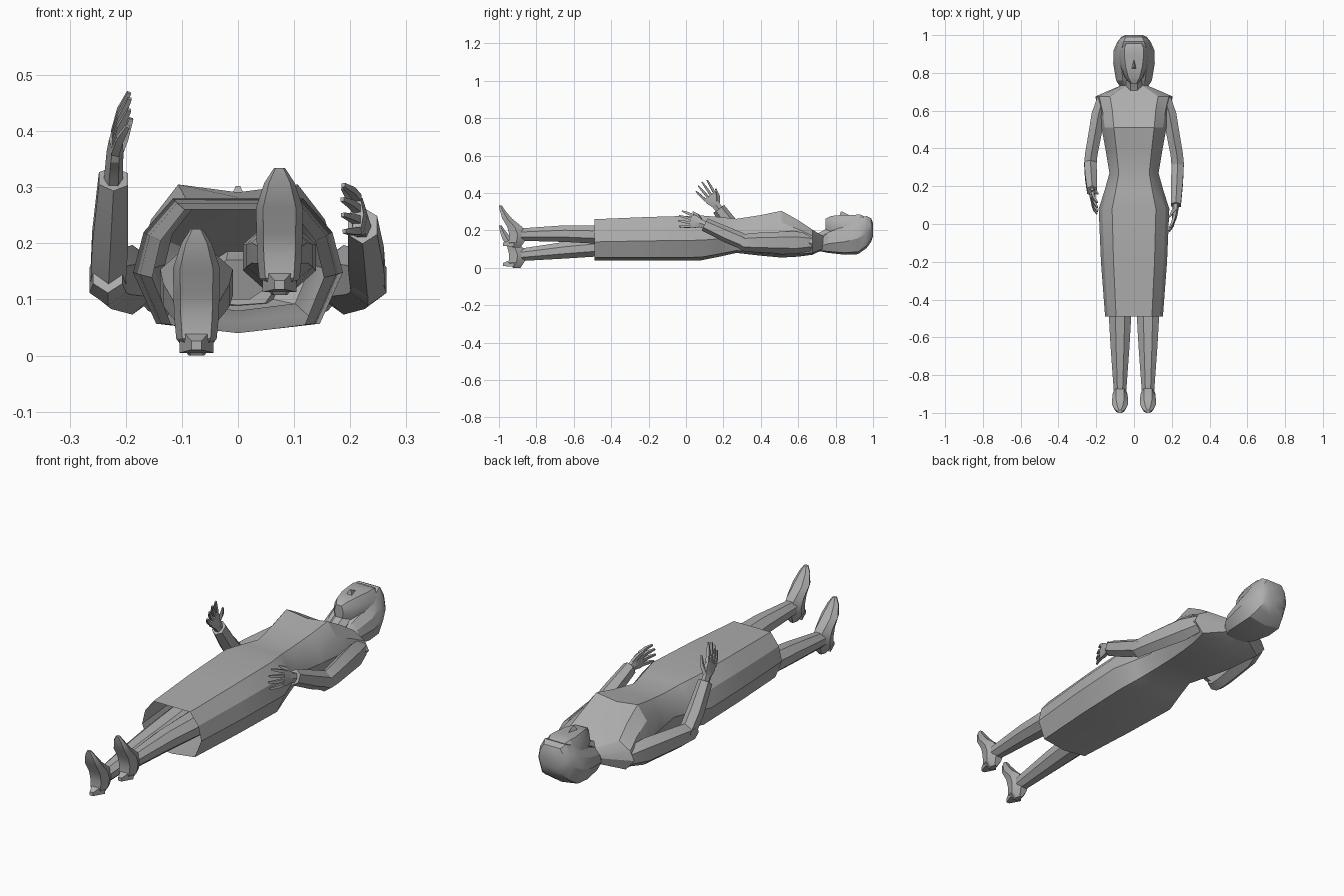
import bpy, bmesh, math
from mathutils import Vector

grey = bpy.data.materials.new("plain grey")
grey.diffuse_color = (0.42, 0.42, 0.42, 1)


def loft(name, rings, cap_start=True, cap_end=True):
    """Skin a list of equal-length point rings."""
    bm = bmesh.new()
    loops = [[bm.verts.new(p) for p in ring] for ring in rings]
    n = len(loops[0])
    for a, b in zip(loops, loops[1:]):
        for i in range(n):
            j = (i + 1) % n
            bm.faces.new((a[i], a[j], b[j], b[i]))
    if cap_start:
        bm.faces.new(loops[0][::-1])
    if cap_end:
        bm.faces.new(loops[-1])
    bmesh.ops.recalc_face_normals(bm, faces=bm.faces)
    me = bpy.data.meshes.new(name)
    bm.to_mesh(me)
    bm.free()
    me.materials.append(grey)
    ob = bpy.data.objects.new(name, me)
    bpy.context.collection.objects.link(ob)
    bpy.ops.object.select_all(action='DESELECT')
    ob.select_set(True)
    bpy.context.view_layer.objects.active = ob
    bpy.ops.object.shade_smooth_by_angle(angle=math.radians(25))
    return ob


def tube(name, path, side, n=6):
    """Tube along (centre, half width, half depth); width follows side."""
    pts = [Vector(p[0]) for p in path]
    rings = []
    for i, (c, a, b) in enumerate(path):
        d = (pts[min(i + 1, len(pts) - 1)] - pts[max(i - 1, 0)]).normalized()
        u = Vector(side)
        u = (u - d * u.dot(d)).normalized()
        v = d.cross(u)
        rings.append([pts[i] + u * a * math.cos(t) + v * b * math.sin(t)
                      for t in (2 * math.pi * (k + 0.5) / n for k in range(n))])
    return loft(name, rings)


def body_ring(y, hw, z0, z1, side=0.45, dip=0.0, front=0.62):
    """Symmetric ten-point body section at y."""
    h = z1 - z0
    half = [(0.78 * hw, z0 + 0.07 * h), (hw, z0 + side * h),
            (0.9 * hw, z0 + 0.75 * h), (front * hw, z1)]
    right = [(x, y, z) for x, z in half]
    left = [(-x, y, z) for x, z in reversed(half)]
    return [(0, y, z0)] + right + [(0, y, z1 - dip)] + left


# Dress with open hem
loft("dress", [
    body_ring(-0.49, 0.153, 0.04, 0.26),
    body_ring(-0.20, 0.175, 0.04, 0.272),
    body_ring(0.08, 0.187, 0.04, 0.28),
    body_ring(0.18, 0.155, 0.06, 0.272),
    body_ring(0.27, 0.130, 0.08, 0.262),
    body_ring(0.40, 0.152, 0.065, 0.282),
    body_ring(0.51, 0.172, 0.055, 0.305, dip=0.014),
    body_ring(0.60, 0.185, 0.06, 0.255, dip=0.008),
    body_ring(0.675, 0.205, 0.07, 0.205),
    body_ring(0.74, 0.055, 0.10, 0.165),
], cap_start=False)

# Neck
tube("neck", [((0, 0.67, 0.135), 0.055, 0.04), ((0, 0.73, 0.155), 0.045, 0.04),
              ((0, 0.80, 0.19), 0.045, 0.045)], (1, 0, 0), 8)

# Hair, face and nose
loft("hair", [body_ring(*r) for r in [
    (0.71, 0.062, 0.09, 0.14), (0.76, 0.095, 0.08, 0.19),
    (0.85, 0.110, 0.07, 0.225), (0.92, 0.108, 0.073, 0.262),
    (0.965, 0.088, 0.105, 0.278), (0.99, 0.068, 0.14, 0.265),
    (1.0, 0.045, 0.17, 0.24)]])
loft("face", [body_ring(*r) for r in [
    (0.745, 0.022, 0.20, 0.262), (0.775, 0.048, 0.17, 0.277),
    (0.83, 0.070, 0.15, 0.283), (0.89, 0.082, 0.15, 0.283),
    (0.93, 0.082, 0.15, 0.285), (0.955, 0.065, 0.16, 0.275)]])
loft("nose", [[(-0.016, 0.82, 0.275), (0.016, 0.82, 0.275), (0, 0.885, 0.275)],
              [(-0.004, 0.828, 0.302), (0.004, 0.828, 0.302), (0, 0.84, 0.299)]])


def arm(label, s, elbow, wrist, knuckle, tip, up):
    """Sleeve, palm, four fingers and thumb; up is the thumb side."""
    e, w, k, t = (Vector(p) for p in (elbow, wrist, knuckle, tip))
    up = Vector(up).normalized()
    x = Vector((s, 0, 0))
    tube(label + "_upper_sleeve", [
        ((s * 0.165, 0.665, 0.135), 0.035, 0.045),
        ((s * 0.188, 0.58, 0.135), 0.042, 0.062),
        (e + Vector((-s * 0.006, 0.06, 0)), 0.038, 0.052),
        (e, 0.038, 0.046),
        (e + Vector((0, -0.03, 0.01)), 0.03, 0.035)], x)
    tube(label + "_forearm_sleeve", [
        (e + Vector((0, 0.02, -0.005)), 0.036, 0.042),
        (e.lerp(w, 0.4), 0.037, 0.042),
        (w, 0.030, 0.036)], x)
    tube(label + "_palm", [
        (w.lerp(e, 0.15), 0.022, 0.018), (w.lerp(k, 0.3), 0.025, 0.016),
        (w.lerp(k, 0.7), 0.040, 0.015), (k, 0.037, 0.012)], up)
    d = t - k
    for i in range(4):
        o = up * (0.030 - 0.020 * i)
        spread = up * (0.012 - 0.008 * i)
        ln = (0.9, 1.0, 0.95, 0.75)[i]
        base = k + o - d * 0.1
        tube(f"{label}_finger_{i + 1}", [
            (base, 0.010, 0.010),
            (k + o + d * 0.5 * ln + spread * 0.6 - x * 0.003, 0.009, 0.009),
            (k + o + d * ln + spread - x * 0.012, 0.005, 0.005)], up, 4)
    b = w.lerp(k, 0.35)
    tube(label + "_thumb", [
        (b + up * 0.015, 0.013, 0.012),
        (b + up * 0.040 + d * 0.35 - x * 0.012, 0.011, 0.010),
        (b + up * 0.052 + d * 0.8 - x * 0.020, 0.005, 0.005)], up, 4)


arm("right_arm", 1, (0.232, 0.31, 0.135), (0.222, 0.10, 0.232),
    (0.212, 0.025, 0.252), (0.198, -0.04, 0.265), (0, 0.3, 1))
arm("left_arm", -1, (-0.232, 0.31, 0.135), (-0.222, 0.175, 0.315),
    (-0.218, 0.125, 0.385), (-0.205, 0.075, 0.450), (0, 0.8, 0.6))


def leg(label, cx, base, hip_z, knee_z):
    """Leg plus pointed shoe whose lowest point is at base."""
    tube(label + "_leg", [
        ((cx, -0.20, hip_z), 0.070, 0.062),
        ((cx, -0.49, knee_z), 0.064, 0.052),
        ((cx, -0.65, knee_z * 0.5 + (base + 0.08) * 0.5), 0.054, 0.048),
        ((cx, -0.88, base + 0.07), 0.036, 0.036)], (1, 0, 0), 8)
    # Shoe sections: height, sole y, instep y, half width
    rings = []
    for dz, y0, y1, hw in [(0.0, -0.925, -0.885, 0.014), (0.03, -0.948, -0.865, 0.036),
                           (0.07, -0.945, -0.855, 0.040), (0.11, -0.955, -0.875, 0.041),
                           (0.155, -0.982, -0.93, 0.042), (0.20, -0.996, -0.968, 0.027),
                           (0.226, -1.0, -0.985, 0.010)]:
        z = base + dz
        ym = (y0 + y1) / 2
        rings.append([(cx - 0.7 * hw, y0, z), (cx + 0.7 * hw, y0, z), (cx + hw, ym, z),
                      (cx + 0.5 * hw, y1, z), (cx - 0.5 * hw, y1, z), (cx - hw, ym, z)])
    loft(label + "_shoe", rings)
    # Tapered heel
    loft(label + "_heel", [
        [(cx + sx * w, y, base + z) for sx, z in ((-1, lo), (1, lo), (1, hi), (-1, hi))]
        for y, w, lo, hi in ((-0.92, 0.030, 0.005, 0.05), (-0.978, 0.009, 0.010, 0.026))])


leg("right", 0.074, 0.108, 0.175, 0.178)
leg("left", -0.074, 0.0, 0.13, 0.108)
